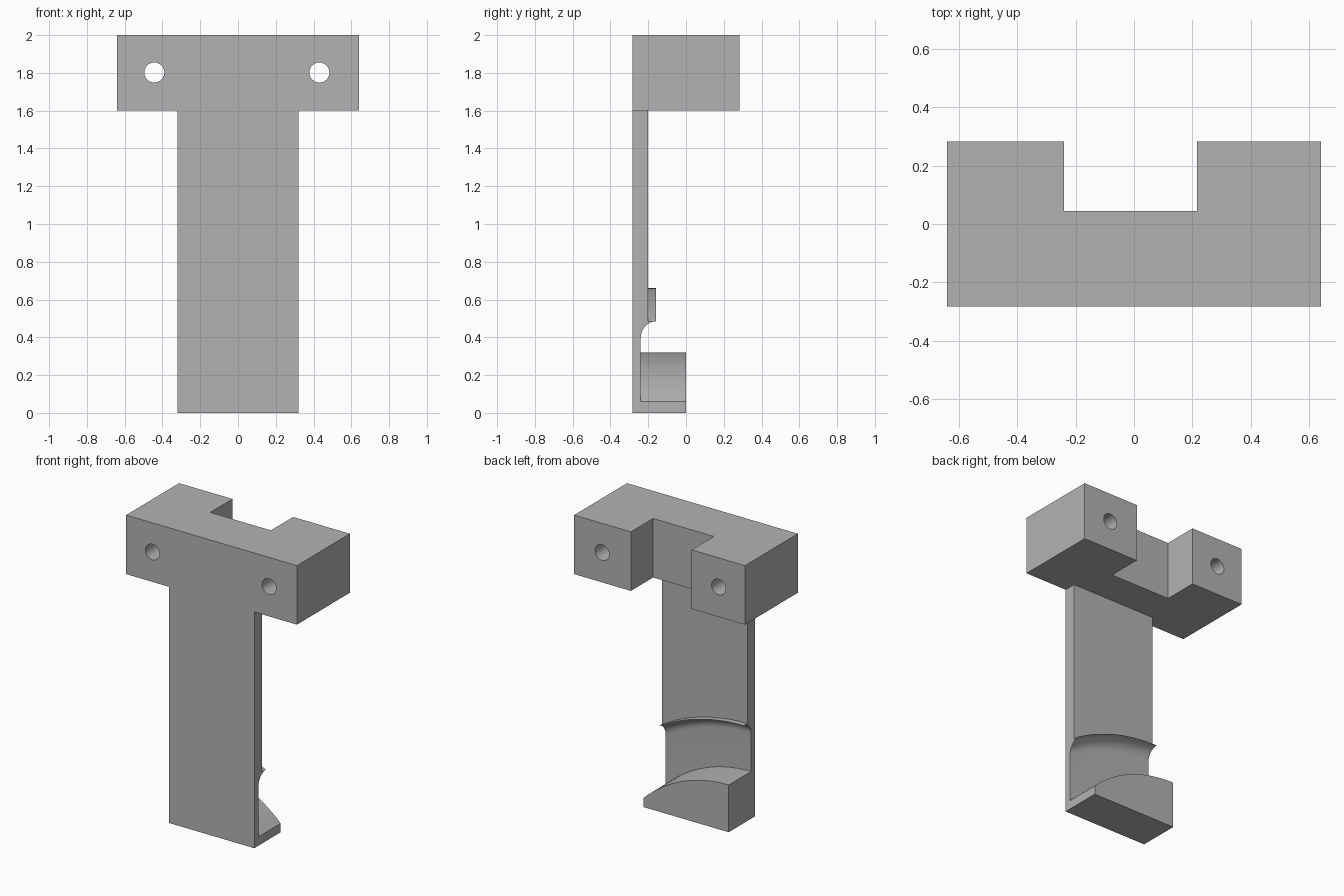
import bpy, bmesh
from math import sin, cos, pi, sqrt

cube = bpy.data.objects.get("Cube")
if cube:
    bpy.data.objects.remove(cube, do_unlink=True)

grey = bpy.data.materials.new("plain grey")
grey.use_nodes = True
colour = (0.45, 0.45, 0.45, 1)
grey.diffuse_color = colour
grey.node_tree.nodes["Principled BSDF"].inputs["Base Color"].default_value = colour

FRONT, BACK = -0.283, 0.283
HEAD_Z, TOP = 1.6, 2.0
HALF = 0.32                       # half width of the stem


def make_object(name, bm):
    bmesh.ops.recalc_face_normals(bm, faces=bm.faces)
    mesh = bpy.data.meshes.new(name)
    bm.to_mesh(mesh)
    bm.free()
    mesh.materials.append(grey)
    obj = bpy.data.objects.new(name, mesh)
    bpy.context.collection.objects.link(obj)
    return obj


def loft(name, sections):
    """Skin a row of matching closed sections and cap both ends."""
    bm = bmesh.new()
    rings = [[bm.verts.new(p) for p in s] for s in sections]
    n = len(rings[0])
    for a, b in zip(rings, rings[1:]):
        for i in range(n):
            j = (i + 1) % n
            bm.faces.new((a[i], a[j], b[j], b[i]))
    bm.faces.new(rings[0])
    bm.faces.new(rings[-1])
    return make_object(name, bm)


def smooth(obj):
    bpy.ops.object.select_all(action='DESELECT')
    bpy.context.view_layer.objects.active = obj
    obj.select_set(True)
    bpy.ops.object.shade_smooth_by_angle(angle=pi / 7)


# Stem: the foot, groove and lip follow arcs about one shared centre
ARC_X, ARC_Z = -HALF, -0.598
FOOT_R, LIP_R, FILLET = 0.918, 1.258, 0.08
WALL_Y, LIP_Y, PLATE_Y = -0.24, -0.16, -0.2


def arc_height(x, radius):
    return ARC_Z + sqrt(radius ** 2 - (x - ARC_X) ** 2)


def stem_section(x):
    foot = arc_height(x, FOOT_R)
    pts = [(FRONT, 0), (0, 0), (0, foot), (WALL_Y, foot)]
    steps = 12
    for i in range(steps + 1):
        a = pi / 2 * i / steps
        radius = LIP_R - FILLET + FILLET * sin(a)
        pts.append((LIP_Y - FILLET * cos(a), arc_height(x, radius)))
    pts += [(PLATE_Y, arc_height(x, LIP_R)), (PLATE_Y, HEAD_Z), (FRONT, HEAD_Z)]
    return [(x, y, z) for y, z in pts]


SLICES = 32
stem = loft("stem_with_foot",
            [stem_section(-HALF + 2 * HALF * i / SLICES) for i in range(SLICES + 1)])
smooth(stem)

# Head: a U-shaped block, notched at the back
outline = [(-0.64, FRONT), (0.64, FRONT), (0.64, BACK), (0.215, BACK),
           (0.215, 0.045), (-0.24, 0.045), (-0.24, BACK), (-0.64, BACK)]
head = loft("head", [[(x, y, z) for x, y in outline] for z in (HEAD_Z, TOP)])

# Screw holes bored front to back
for x in (-0.443, 0.431):
    ring = [(x + 0.053 * cos(2 * pi * i / 48), 1.802 + 0.053 * sin(2 * pi * i / 48))
            for i in range(48)]
    cutter = loft("hole_cutter", [[(px, y, pz) for px, pz in ring] for y in (-0.5, 0.5)])
    cutter.hide_render = True
    bpy.context.view_layer.objects.active = head
    mod = head.modifiers.new("hole", 'BOOLEAN')
    mod.operation = 'DIFFERENCE'
    mod.solver = 'EXACT'
    mod.object = cutter
    bpy.ops.object.modifier_apply(modifier=mod.name)
    bpy.data.objects.remove(cutter, do_unlink=True)
smooth(head)
